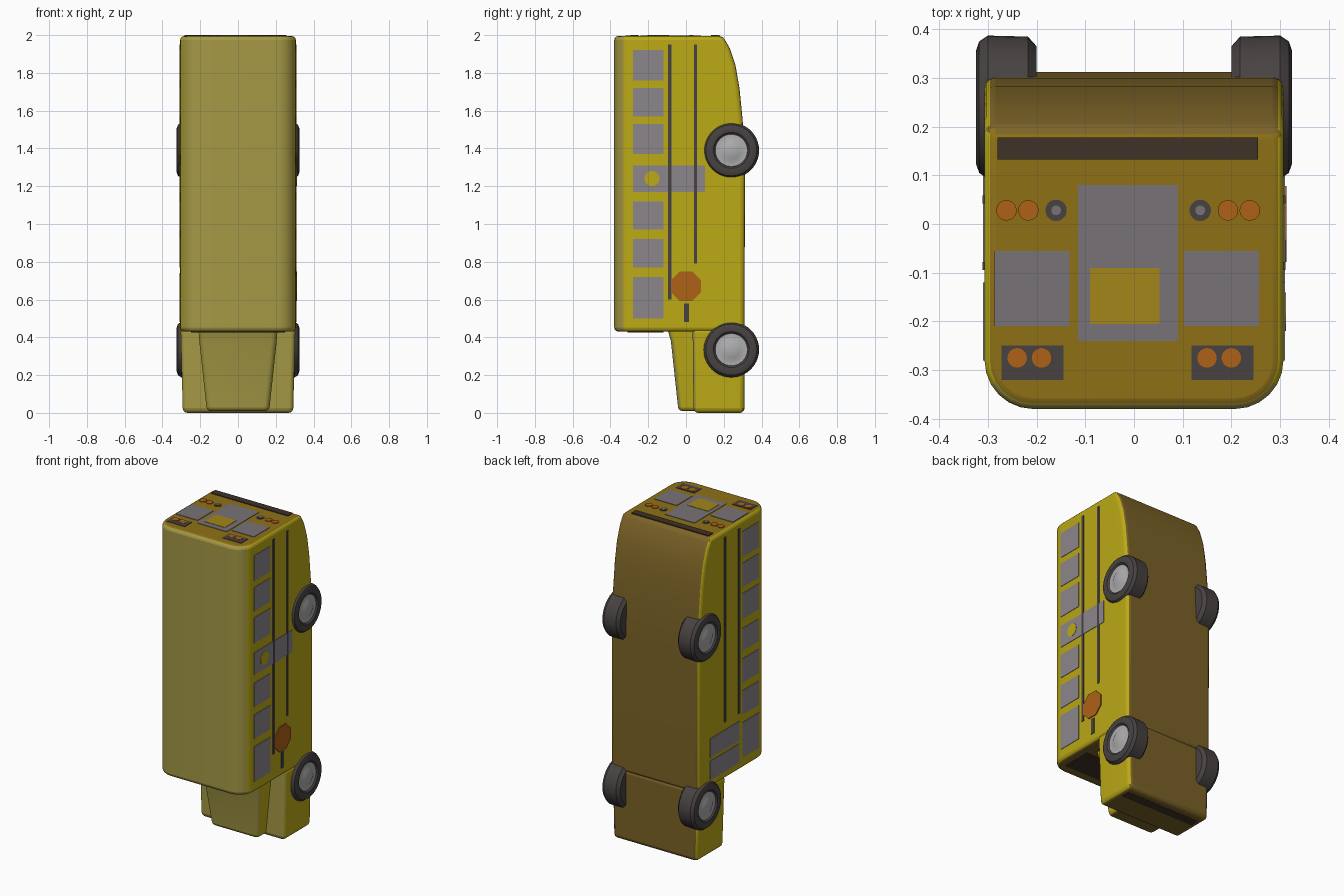
import bpy, bmesh, math
from mathutils import Matrix

if "Cube" in bpy.data.objects:
    bpy.data.objects.remove(bpy.data.objects["Cube"])


def material(name, rgb):
    m = bpy.data.materials.new(name)
    m.diffuse_color = (*rgb, 1)
    m.use_nodes = True
    m.node_tree.nodes["Principled BSDF"].inputs["Base Color"].default_value = m.diffuse_color
    return m


YELLOW = material("side_yellow", (0.50, 0.40, 0.008))
ROOF = material("roof_yellow", (0.38, 0.32, 0.06))
REAR = material("rear_amber", (0.27, 0.165, 0.008))
UNDER = material("underside_brown", (0.20, 0.125, 0.02))
AMBER = material("panel_amber", (0.36, 0.24, 0.01))
DARK = material("dark", (0.065, 0.055, 0.055))
BROWN = material("dark_brown", (0.05, 0.032, 0.022))
GREY = material("window_grey", (0.26, 0.24, 0.26))
REAR_GREY = material("rear_grey", (0.19, 0.17, 0.18))
ORANGE = material("orange", (0.42, 0.12, 0.008))
HUB = material("hub_grey", (0.42, 0.42, 0.43))


def finish(name, bm, mat, bevel=0.0, extra=()):
    bmesh.ops.recalc_face_normals(bm, faces=bm.faces)
    if extra:  # roof, rear and underside shades, chosen by face direction
        bm.normal_update()
        for f in bm.faces:
            n = f.normal
            if n.z > 0.9:
                f.material_index = 2
            elif n.y > 0.4 or n.z < -0.6:
                f.material_index = 3
            elif n.y < -0.6:
                f.material_index = 1
    me = bpy.data.meshes.new(name)
    bm.to_mesh(me)
    bm.free()
    ob = bpy.data.objects.new(name, me)
    bpy.context.collection.objects.link(ob)
    for m in (mat, *extra):
        me.materials.append(m)
    if bevel:
        b = ob.modifiers.new("bevel", 'BEVEL')
        b.width, b.segments, b.limit_method = bevel, 3, 'ANGLE'
        b.angle_limit = math.radians(40)
    bpy.ops.object.select_all(action='DESELECT')
    ob.select_set(True)
    bpy.context.view_layer.objects.active = ob
    bpy.ops.object.shade_smooth_by_angle(angle=math.radians(35))
    return ob


def section(hw, top, bottom, r, n=6):
    """Cross-section in x/y, with the corners at the roof side rounded."""
    half = [(hw, bottom)]
    for i in range(n + 1):
        a = math.pi / 2 * i / n
        half.append((hw - r + r * math.cos(a), top + r - r * math.sin(a)))
    return half + [(-x, y) for x, y in reversed(half)]


def loft(name, levels, bevel):
    """levels: (z, points) with the same number of points each."""
    bm = bmesh.new()
    rings = [[bm.verts.new((x, y, z)) for x, y in pts] for z, pts in levels]
    n = len(rings[0])
    for a, b in zip(rings, rings[1:]):
        for i in range(n):
            j = (i + 1) % n
            bm.faces.new((a[i], a[j], b[j], b[i]))
    bm.faces.new(rings[0])
    bm.faces.new(rings[-1])
    return finish(name, bm, YELLOW, bevel, (ROOF, REAR, UNDER))


def box(name, x, y, z, mat, bevel=0.0):
    bm = bmesh.new()
    bmesh.ops.create_cube(bm, size=1)
    for v in bm.verts:
        v.co = [(r[0] + r[1]) / 2 + c * (r[1] - r[0]) for r, c in zip((x, y, z), v.co)]
    return finish(name, bm, mat, bevel)


def disc(name, centre, r, depth, axis, mat, sides=24):
    bm = bmesh.new()
    bmesh.ops.create_cone(bm, cap_ends=True, segments=sides, radius1=r, radius2=r, depth=depth)
    turn = math.pi / 2 if axis == 'X' else 0
    bm.transform(Matrix.Translation(centre) @ Matrix.Rotation(turn, 4, 'Y')
                 @ Matrix.Rotation(math.pi / sides, 4, 'Z'))
    return finish(name, bm, mat)


def lathe(name, profile, side, y, z, mat, steps=40):
    """Revolves (x, radius) points about an axis along x."""
    bm = bmesh.new()
    vs = [bm.verts.new((side * x, y + r, z)) for x, r in profile]
    es = [bm.edges.new(p) for p in zip(vs, vs[1:])]
    bmesh.ops.spin(bm, geom=vs + es, cent=(0, y, z), axis=(1, 0, 0),
                   angle=2 * math.pi, steps=steps, use_duplicate=False)
    bmesh.ops.remove_doubles(bm, verts=bm.verts, dist=1e-4)
    return finish(name, bm, mat)


# Passenger body: roof at -y, rear end up, underside curving in at the rear
W = 0.307
under = [(0.43, 0.31), (1.30, 0.312), (1.55, 0.30), (1.72, 0.283),
         (1.84, 0.262), (1.93, 0.232), (1.995, 0.195)]
loft("bus_body", [(z, section(W, -0.38, y, 0.10)) for z, y in under], 0.022)

# Tapered bonnet and the lower nose with fenders
loft("bonnet", [(0.01, section(0.165, -0.04, 0.30, 0.03)),
                (0.38, section(0.205, -0.08, 0.30, 0.03)),
                (0.45, section(0.21, -0.10, 0.30, 0.03))], 0.02)
loft("fenders", [(0.0, section(0.292, 0.04, 0.31, 0.025)),
                 (0.45, section(0.304, 0.035, 0.31, 0.025))], 0.025)
box("windscreen", (-0.25, 0.25), (-0.31, -0.12), (0.426, 0.44), BROWN)
box("front_bumper", (-0.26, 0.26), (0.20, 0.26), (-0.001, 0.02), BROWN)

# Wheels
tyre = [(0.20, 0), (0.20, 0.125), (0.218, 0.145), (0.30, 0.147),
        (0.318, 0.135), (0.325, 0.115), (0.322, 0.095), (0.312, 0.085)]
hub = [(0.305, 0.087), (0.314, 0.085), (0.312, 0.06), (0.320, 0.045), (0.322, 0)]
for s, side in ((1, "right"), (-1, "left")):
    for z, end in ((0.335, "front"), (1.39, "rear")):
        lathe(f"{end}_{side}_tyre", tyre, s, 0.24, z, DARK)
        lathe(f"{end}_{side}_hub", hub, s, 0.24, z, HUB)


def panel(name, s, y, z, mat, out=0.003):
    """Thin plate on the right (s=1) or left (s=-1) flank."""
    return box(name, sorted((s * (W - 0.005), s * (W + out))), y, z, mat)


# Side windows and stripes
spans = [(0.50, 0.72), (0.77, 0.92), (0.97, 1.12), (1.17, 1.31),
         (1.37, 1.53), (1.57, 1.72), (1.76, 1.92)]
for s, side in ((1, "right"), (-1, "left")):
    for i, z in enumerate(spans):
        panel(f"{side}_window_{i + 1}", s, (-0.28, -0.12), z, GREY)
    start = 0.60 if s > 0 else 0.79
    panel(f"{side}_upper_stripe", s, (-0.095, -0.078), (start, 1.95), DARK, 0.004)
    panel(f"{side}_lower_stripe", s, (0.042, 0.059), (0.79, 1.95), DARK, 0.004)

# Right side exit door and stop paddle
panel("side_exit", 1, (-0.12, 0.10), (1.17, 1.31), GREY)
disc("exit_disc", (W, -0.18, 1.24), 0.04, 0.01, 'X', YELLOW)
disc("stop_paddle", (W, 0.0, 0.67), 0.085, 0.012, 'X', ORANGE, 8)
panel("paddle_hinge", 1, (-0.01, 0.015), (0.48, 0.58), DARK)

# Left side entry door
for i, z in enumerate(((0.48, 0.60), (0.62, 0.74))):
    panel(f"entry_door_{i + 1}", -1, (-0.09, 0.20), z, GREY)


def rear(name, x, y, mat, top=1.998):
    return box(name, x, y, (1.985, top), mat)


# Rear end: bumper, emergency door, windows and lamps
rear("rear_bumper", (-0.28, 0.255), (0.133, 0.178), BROWN, 2.0)
rear("rear_door", (-0.115, 0.09), (-0.24, 0.08), REAR_GREY)
rear("rear_door_panel", (-0.09, 0.052), (-0.205, -0.09), AMBER, 2.0)
for c, side in ((-0.21, "left"), (0.18, "right")):
    s = 1 if c > 0 else -1
    mid = -0.012
    rear(f"rear_{side}_window", (c - 0.077, c + 0.077), (-0.21, -0.055), REAR_GREY)
    rear(f"rear_{side}_lamp_box", (c - 0.062, c + 0.065), (-0.32, -0.25), DARK)
    for i, dx in enumerate((-0.03, 0.02)):
        disc(f"{side}_warning_lamp_{i + 1}", (c + dx, -0.275, 1.994), 0.02, 0.012, 'Z', ORANGE)
    for i, d in enumerate((0.205, 0.25)):
        disc(f"{side}_tail_lamp_{i + 1}", (mid + s * d, 0.028, 1.993), 0.021, 0.012, 'Z', ORANGE)
    disc(f"{side}_reverse_ring", (mid + s * 0.148, 0.028, 1.992), 0.022, 0.012, 'Z', DARK)
    disc(f"{side}_reverse_lamp", (mid + s * 0.148, 0.028, 1.994), 0.010, 0.012, 'Z', REAR_GREY)
